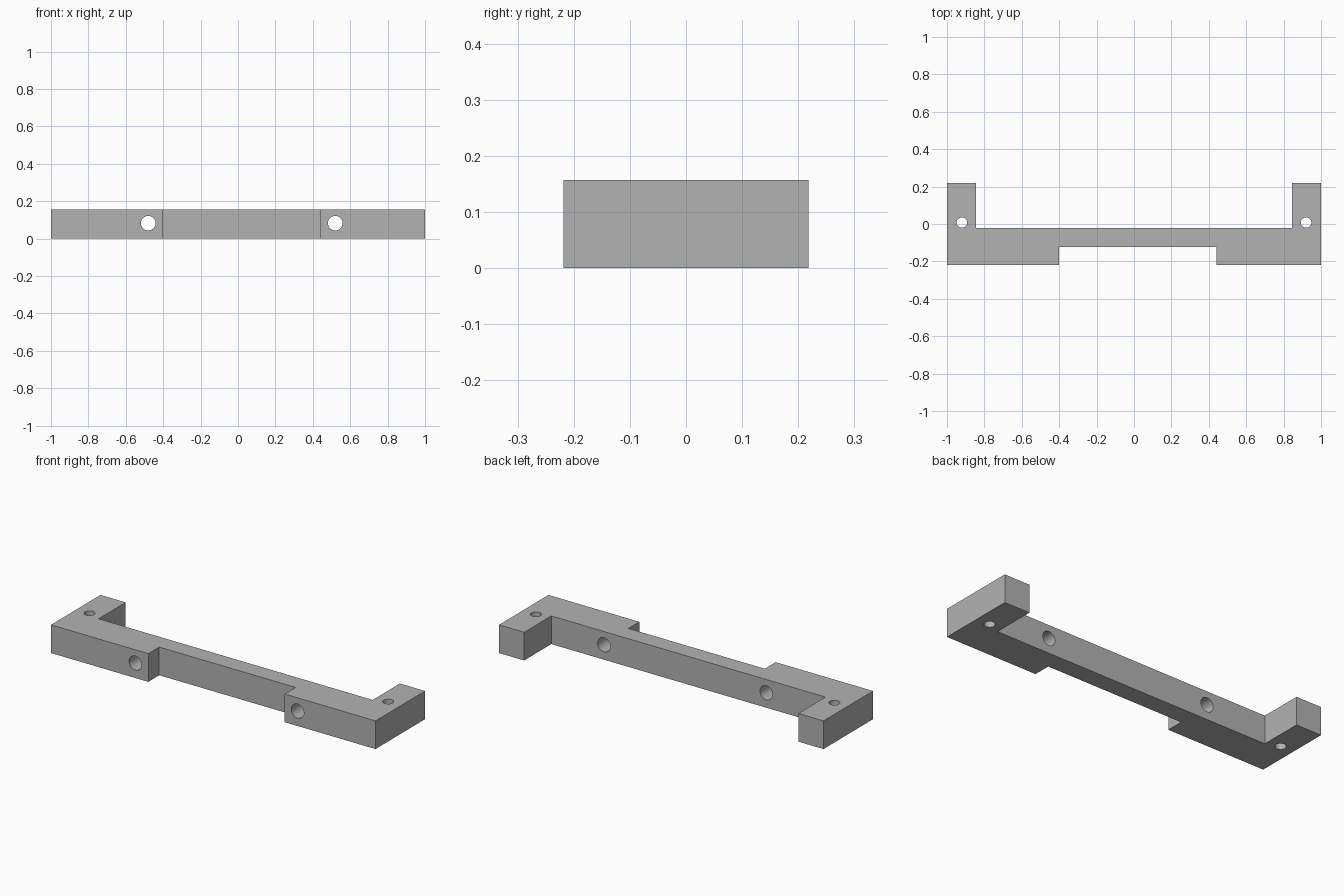
import bpy
import bmesh
import math

cube = bpy.data.objects.get("Cube")
if cube:
    bpy.data.objects.remove(cube, do_unlink=True)

HEIGHT = 0.157

grey = bpy.data.materials.new("plain grey")
grey.use_nodes = True
colour = (0.45, 0.45, 0.45, 1)
grey.diffuse_color = colour
grey.node_tree.nodes["Principled BSDF"].inputs["Base Color"].default_value = colour


def extruded(name, outline, height):
    """Solid prism from a plan outline."""
    bm = bmesh.new()
    face = bm.faces.new([bm.verts.new((x, y, 0)) for x, y in outline])
    top = bmesh.ops.extrude_face_region(bm, geom=[face])["geom"]
    verts = [v for v in top if isinstance(v, bmesh.types.BMVert)]
    bmesh.ops.translate(bm, verts=verts, vec=(0, 0, height))
    bmesh.ops.recalc_face_normals(bm, faces=bm.faces)
    mesh = bpy.data.meshes.new(name)
    bm.to_mesh(mesh)
    bm.free()
    obj = bpy.data.objects.new(name, mesh)
    bpy.context.collection.objects.link(obj)
    mesh.materials.append(grey)
    return obj


def drill(target, name, location, radius, rotation=(0, 0, 0)):
    """Round through hole."""
    bpy.ops.mesh.primitive_cylinder_add(
        vertices=48, radius=radius, depth=0.6, location=location, rotation=rotation)
    cutter = bpy.context.object
    cutter.name = name
    cutter.data.materials.append(grey)
    mod = target.modifiers.new(name, "BOOLEAN")
    mod.operation = "DIFFERENCE"
    mod.solver = "EXACT"
    mod.object = cutter
    bpy.context.view_layer.objects.active = target
    bpy.ops.object.modifier_apply(modifier=name)
    bpy.data.objects.remove(cutter, do_unlink=True)


# Bracket body: two back arms and an off-centre front notch
bracket = extruded("bracket", [
    (-1, -0.218), (-0.4, -0.218), (-0.4, -0.122), (0.44, -0.122),
    (0.44, -0.218), (1, -0.218), (1, 0.218), (0.845, 0.218),
    (0.845, -0.021), (-0.845, -0.021), (-0.845, 0.218), (-1, 0.218)], HEIGHT)

# Vertical screw holes at the arms
for side in (-1, 1):
    drill(bracket, "arm_hole", (side * 0.92, 0.008, HEIGHT / 2), 0.028)

# Horizontal holes through the front pads
for x in (-0.48, 0.52):
    drill(bracket, "front_hole", (x, -0.12, 0.083), 0.039, (math.pi / 2, 0, 0))

# Smooth hole walls, crisp edges
bpy.ops.object.select_all(action="DESELECT")
bracket.select_set(True)
bpy.context.view_layer.objects.active = bracket
bpy.ops.object.shade_smooth_by_angle(angle=math.radians(30))
